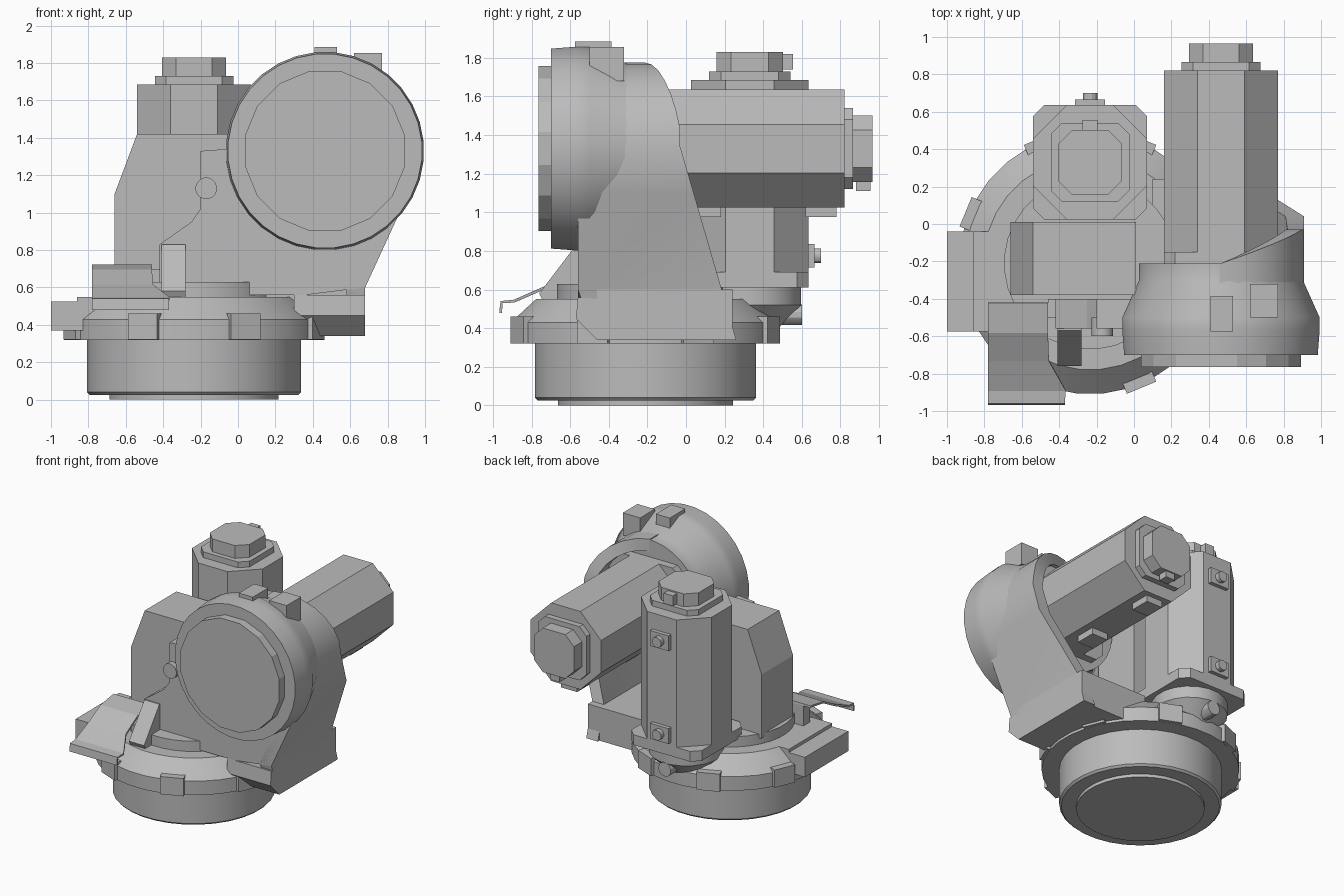
import bpy, bmesh, math
from mathutils import Vector, Matrix

cube = bpy.data.objects.get("Cube")
if cube:
    bpy.data.objects.remove(cube, do_unlink=True)

grey = bpy.data.materials.new("cast_grey")
grey.use_nodes = True
grey.diffuse_color = (0.5, 0.5, 0.5, 1)
grey.node_tree.nodes["Principled BSDF"].inputs["Base Color"].default_value = (0.5, 0.5, 0.5, 1)

BASE = (-0.235, -0.21)   # turntable axis
HEAD = (0.465, 1.33)     # horizontal axis, x and z


def finish(name, bm, smooth=False):
    bmesh.ops.recalc_face_normals(bm, faces=bm.faces)
    mesh = bpy.data.meshes.new(name)
    bm.to_mesh(mesh)
    bm.free()
    obj = bpy.data.objects.new(name, mesh)
    bpy.context.collection.objects.link(obj)
    mesh.materials.append(grey)
    if smooth:
        bpy.ops.object.select_all(action='DESELECT')
        obj.select_set(True)
        bpy.context.view_layer.objects.active = obj
        bpy.ops.object.shade_smooth_by_angle(angle=math.radians(30))
    return obj


def loft(name, rings, closed=True, smooth=False):
    """Skin equal-length loops of points, capping both ends."""
    bm = bmesh.new()
    rows = [[bm.verts.new(p) for p in ring] for ring in rings]
    n = len(rows[0])
    for a, b in zip(rows, rows[1:]):
        for i in range(n if closed else n - 1):
            j = (i + 1) % n
            bm.faces.new((a[i], a[j], b[j], b[i]))
    if closed:
        bm.faces.new(rows[0])
        bm.faces.new(rows[-1])
    return finish(name, bm, smooth)


def place(u, v, w, axis):
    return {'x': (w, u, v), 'y': (u, w, v), 'z': (u, v, w)}[axis]


def prism(name, outline, axis, start, end):
    return loft(name, [[place(u, v, w, axis) for u, v in outline] for w in (start, end)])


def box(name, x, y, z):
    return prism(name, [(x[0], y[0]), (x[1], y[0]), (x[1], y[1]), (x[0], y[1])], 'z', *z)


def turned(name, centre, profile, axis='z', sides=32, smooth=True):
    """Solid of revolution from (radius, height) pairs."""
    rings = []
    for r, w in profile:
        angles = [math.tau * (i + 0.5) / sides for i in range(sides)]
        rings.append([place(centre[0] + r * math.cos(a), centre[1] + r * math.sin(a), w, axis)
                      for a in angles])
    return loft(name, rings, smooth=smooth)


def octagon(centre, half, cut):
    k = half - cut
    pts = [(half, -k), (half, k), (k, half), (-k, half),
           (-half, k), (-half, -k), (-k, -half), (k, -half)]
    return [(centre[0] + u, centre[1] + v) for u, v in pts]


# Turntable base
turned("base_drum", BASE, [(0.455, 0), (0.455, 0.025), (0.56, 0.025), (0.575, 0.04), (0.575, 0.33)])
turned("base_flange", BASE, [(0.7, 0.32), (0.7, 0.43), (0.57, 0.55)])
turned("upper_ring", BASE, [(0.46, 0.54), (0.46, 0.63)])
for i in range(8):
    tab = box(f"flange_tab_{i}", (0.58, 0.72), (-0.085, 0.085), (0.322, 0.46))
    tab.data.transform(Matrix.Translation((*BASE, 0)) @ Matrix.Rotation(math.tau * (i + 0.5) / 8, 4, 'Z'))

# Cable box on the right flank
box("side_box", (-1.0, -0.82), (-0.575, -0.04), (0.37, 0.525))
box("side_box_lid", (-0.86, -0.68), (-0.575, -0.04), (0.4, 0.55))

# Tower casting next to the vertical motor
prism("tower", [(-0.66, 0.6), (-0.66, 1.1), (-0.54, 1.42), (0.01, 1.42), (0.01, 0.6)], 'y', -0.38, 0.01)

# Front wall of the arm bracket
prism("front_wall", [(-0.42, 0.56), (-0.42, 0.83), (-0.25, 0.95), (-0.2, 1.02), (-0.2, 1.33),
                     (0.2, 1.36), (0.85, 1.36), (0.9, 1.1), (0.68, 0.6), (0.36, 0.56)],
      'y', -0.56, -0.4)
box("bracket_floor", (0.1, 0.68), (-0.46, 0.24), (0.34, 0.6))
prism("bracket_toe", [(-0.46, 0.34), (-0.46, 0.55), (-0.56, 0.56), (-0.57, 0.45)], 'x', 0.3, 0.68)

# Curved side wall: x, z, front y, back y, wrapping over the horizontal motor
rim = [(0.68, 0.34, -0.46, 0.26), (0.68, 0.6, -0.56, 0.185), (0.91, 1.1, -0.56, 0.04),
       (0.91, 1.34, -0.5, -0.03)]
for k in range(1, 8):
    a = math.radians(k * 13)
    rim.append((HEAD[0] + 0.445 * math.cos(a), HEAD[1] + 0.445 * math.sin(a), -0.5,
                -0.02 - 0.19 * (1 - math.cos(a)) ** 0.8))
sections = []
for x, z, front, back in rim:
    if z < 1.3:
        inner = (x - 0.1, z)
    else:
        inward = (Vector(HEAD) - Vector((x, z))).normalized() * 0.09
        inner = (x + inward.x, z + inward.y)
    sections.append([(x, front, z), (x, back, z), (inner[0], back, inner[1]), (inner[0], front, inner[1])])
loft("side_wall", sections, smooth=True)

# Round head
turned("head_housing", HEAD, [(0.52, -0.7), (0.53, -0.57), (0.53, -0.5), (0.44, -0.3), (0.44, -0.21)],
       'y', 32)
turned("head_disc", HEAD, [(0.435, -0.765), (0.435, -0.69)], 'y', 16, False)
box("head_top_tab", (0.41, 0.53), (-0.575, -0.385), (1.72, 1.885))
box("head_side_tab", (0.62, 0.77), (-0.5, -0.32), (1.68, 1.855))


# Both motors share one layout along their axis
def motor(prefix, centre, axis, start, end):
    prism(prefix + "_body", octagon(centre, 0.305, 0.179), axis, start, end)
    prism(prefix + "_cap_plate", octagon(centre, 0.21, 0.06), axis, end, end + 0.045)
    prism(prefix + "_cap", octagon(centre, 0.172, 0.075), axis, end + 0.045, end + 0.145)


UPRIGHT = (-0.235, 0.33)
motor("vertical_motor", UPRIGHT, 'z', 0.68, 1.685)
motor("horizontal_motor", HEAD, 'y', -0.22, 0.82)
prism("vertical_motor_flange", octagon(UPRIGHT, 0.305, 0.06), 'z', 0.61, 0.69)
prism("horizontal_motor_flange", octagon(HEAD, 0.305, 0.06), 'y', -0.22, -0.15)
turned("gearbox_neck", UPRIGHT, [(0.15, 0.4), (0.27, 0.52), (0.27, 0.62)], 'z', 20)
turned("gearbox_plug", (-0.235, 0.47), [(0.055, 0.4), (0.055, 0.6)], 'y', 12)

# Cable sockets on the motors
for z in (0.775, 1.5):
    box("vertical_socket", (-0.315, -0.155), (0.6, 0.665), (z - 0.06, z + 0.06))
    turned("vertical_socket_plug", (-0.235, z), [(0.04, 0.66), (0.04, 0.7)], 'y', 12)
for y in (0.1, 0.7):
    box("horizontal_socket", (0.395, 0.535), (y - 0.08, y + 0.08), (0.975, 1.05))
box("vertical_cap_socket", (-0.275, -0.195), (0.49, 0.555), (1.74, 1.82))
box("horizontal_cap_socket", (0.425, 0.505), (0.88, 0.955), (1.11, 1.17))

# Stop block, knob and small fittings on the front
prism("stop_wedge", [(-0.76, 0.58), (-0.57, 0.83), (-0.5, 0.83), (-0.5, 0.55), (-0.72, 0.5)],
      'x', -0.41, -0.28)
box("wall_fitting", (-0.46, -0.36), (-0.5, -0.4), (0.6, 0.7))
turned("wall_knob", (-0.17, 1.13), [(0.058, -0.6), (0.058, -0.5)], 'y', 16)

# Bent sheet guard: y, z, left x, right x
sheet = [(-0.96, 0.48, -0.78, -0.37), (-0.955, 0.535, -0.78, -0.37), (-0.89, 0.54, -0.78, -0.365),
         (-0.73, 0.61, -0.78, -0.455), (-0.58, 0.69, -0.78, -0.46), (-0.42, 0.715, -0.78, -0.46)]
guard = loft("guard_sheet", [[(a, y, z), (b, y, z)] for y, z, a, b in sheet], closed=False)
thick = guard.modifiers.new("thickness", 'SOLIDIFY')
thick.thickness = 0.015
thick.offset = 0
box("guard_support", (-0.72, -0.5), (-0.5, -0.42), (0.5, 0.71))
